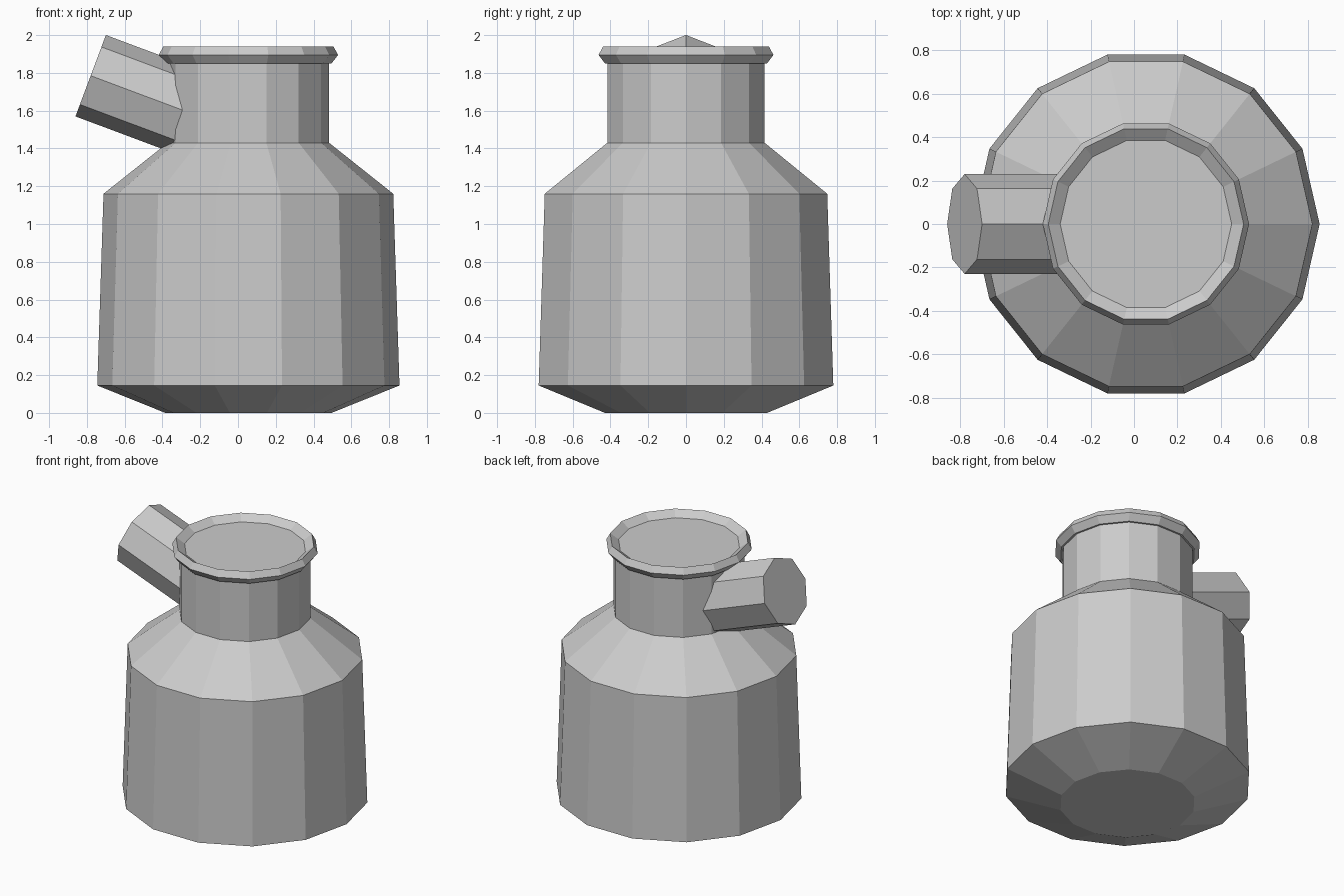
import bpy, bmesh
from math import cos, sin, pi, radians
from mathutils import Vector, Matrix

if "Cube" in bpy.data.objects:
    bpy.data.objects.remove(bpy.data.objects["Cube"])


def lathe(name, profile, sides, matrix):
    """Closed solid of revolution from (radius, height) points, capped at both ends."""
    bm = bmesh.new()
    rings = [[bm.verts.new((r * cos(2 * pi * i / sides), r * sin(2 * pi * i / sides), z))
              for i in range(sides)] for r, z in profile]
    for low, high in zip(rings, rings[1:]):
        for i in range(sides):
            j = (i + 1) % sides
            bm.faces.new((low[i], low[j], high[j], high[i]))
    bm.faces.new(rings[0][::-1])
    bm.faces.new(rings[-1])
    bm.transform(matrix)
    bmesh.ops.recalc_face_normals(bm, faces=bm.faces)
    mesh = bpy.data.meshes.new(name)
    bm.to_mesh(mesh)
    bm.free()
    obj = bpy.data.objects.new(name, mesh)
    bpy.context.collection.objects.link(obj)
    return obj


# jug body with neck, flared lip and sunken top
lathe("jug_body", [(0.44, 0), (0.80, 0.145), (0.767, 1.16), (0.427, 1.43),
                   (0.427, 1.85), (0.44, 1.85), (0.475, 1.895), (0.45, 1.94),
                   (0.395, 1.90)],
      14, Matrix.Translation((0.055, 0, 0)))

# slanted octagonal spout, its inner end buried in the neck
tilt = radians(-69.5)
axis = Vector((sin(tilt), 0, cos(tilt)))
lathe("spout", [(0.23, -0.6), (0.23, 0)], 8,
      Matrix.Translation((-0.78, 0, 1.785)) @ Matrix.Rotation(tilt, 4, 'Y'))
